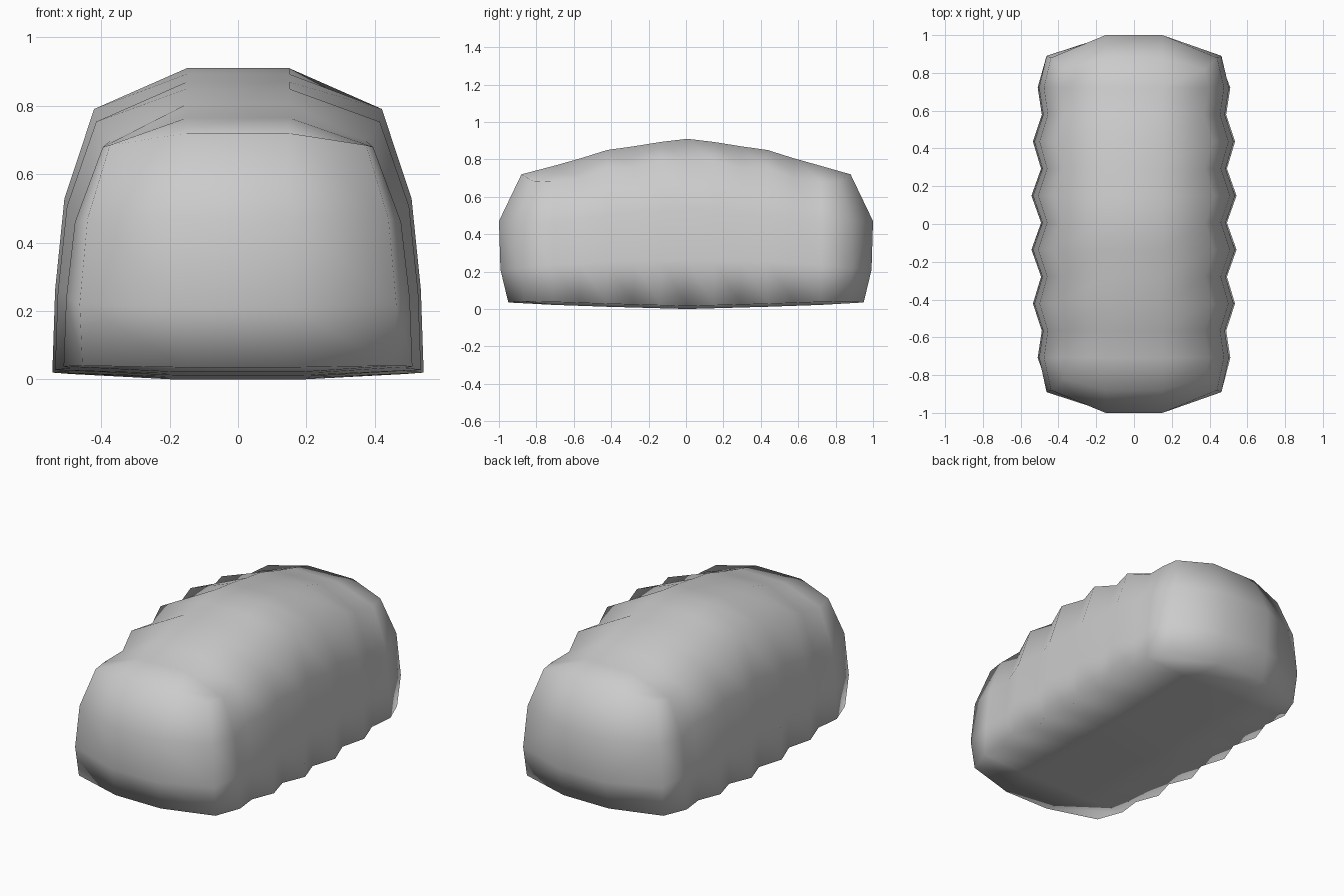
import bpy, bmesh

if "Cube" in bpy.data.objects:
    bpy.data.objects.remove(bpy.data.objects["Cube"])

bm = bmesh.new()


def full(half):
    """Mirror a right-hand half section (top to bottom) into a closed ring."""
    return half + [(-x, y, z) for x, y, z in reversed(half)]


def verts(points):
    return [bm.verts.new(p) for p in points]


def bridge(a, b):
    n = len(a)
    for i in range(n):
        j = (i + 1) % n
        bm.faces.new((a[i], a[j], b[j], b[i]))


# Crust sections: distance from the middle -> height of top, base and width
TOP = [0.91, 0.893, 0.87, 0.85, 0.805, 0.765]
BASE = [0.0, 0.004, 0.008, 0.012, 0.017, 0.022]
WIDE = [0.492, 0.543, 0.492, 0.535, 0.488, 0.51]


def body_half(k):
    i = abs(k)
    y, t, b = 0.143 * k + 0.007, TOP[i], BASE[i]
    w = WIDE[i]
    s = t - b
    ridge = i % 2
    corner = 0.775 if ridge else 0.765
    return [(0.15, y, t),
            (w * corner, y, b + s * (0.885 if ridge else 0.865)),
            (w * 0.935, y, b + s * 0.59),
            (w * 0.985, y, b + s * 0.29),
            (w, y, b + 0.016),
            (0.19, y, b)]


# Rounded heel sections
def end_half(s):
    return [(0.15, 0.88 * s, 0.72), (0.375, 0.82 * s, 0.685),
            (0.44, 0.88 * s, 0.47), (0.463, 0.89 * s, 0.22),
            (0.455, 0.865 * s, 0.04), (0.15, 0.95 * s, 0.035)]


rings = [verts(full(end_half(-1)))]
rings += [verts(full(body_half(k))) for k in range(-5, 6)]
rings.append(verts(full(end_half(1))))
for a, b in zip(rings, rings[1:]):
    bridge(a, b)

# Bulging heels: a 3 x 3 patch inside each end ring
for ring, s in ((rings[0], -1), (rings[-1], 1)):
    ur, ul = verts([(0.15, s, 0.47), (-0.15, s, 0.47)])
    lr, ll = verts([(0.15, 0.992 * s, 0.21), (-0.15, 0.992 * s, 0.21)])
    r = ring
    grid = [[r[10], r[11], r[0], r[1]],
            [r[9], ul, ur, r[2]],
            [r[8], ll, lr, r[3]],
            [r[7], r[6], r[5], r[4]]]
    for i in range(3):
        for j in range(3):
            bm.faces.new((grid[i][j], grid[i][j + 1],
                          grid[i + 1][j + 1], grid[i + 1][j]))

bmesh.ops.recalc_face_normals(bm, faces=bm.faces)
for f in bm.faces:
    f.smooth = True
mesh = bpy.data.meshes.new("bread_loaf")
bm.to_mesh(mesh)
bm.free()
loaf = bpy.data.objects.new("bread_loaf", mesh)
bpy.context.collection.objects.link(loaf)
